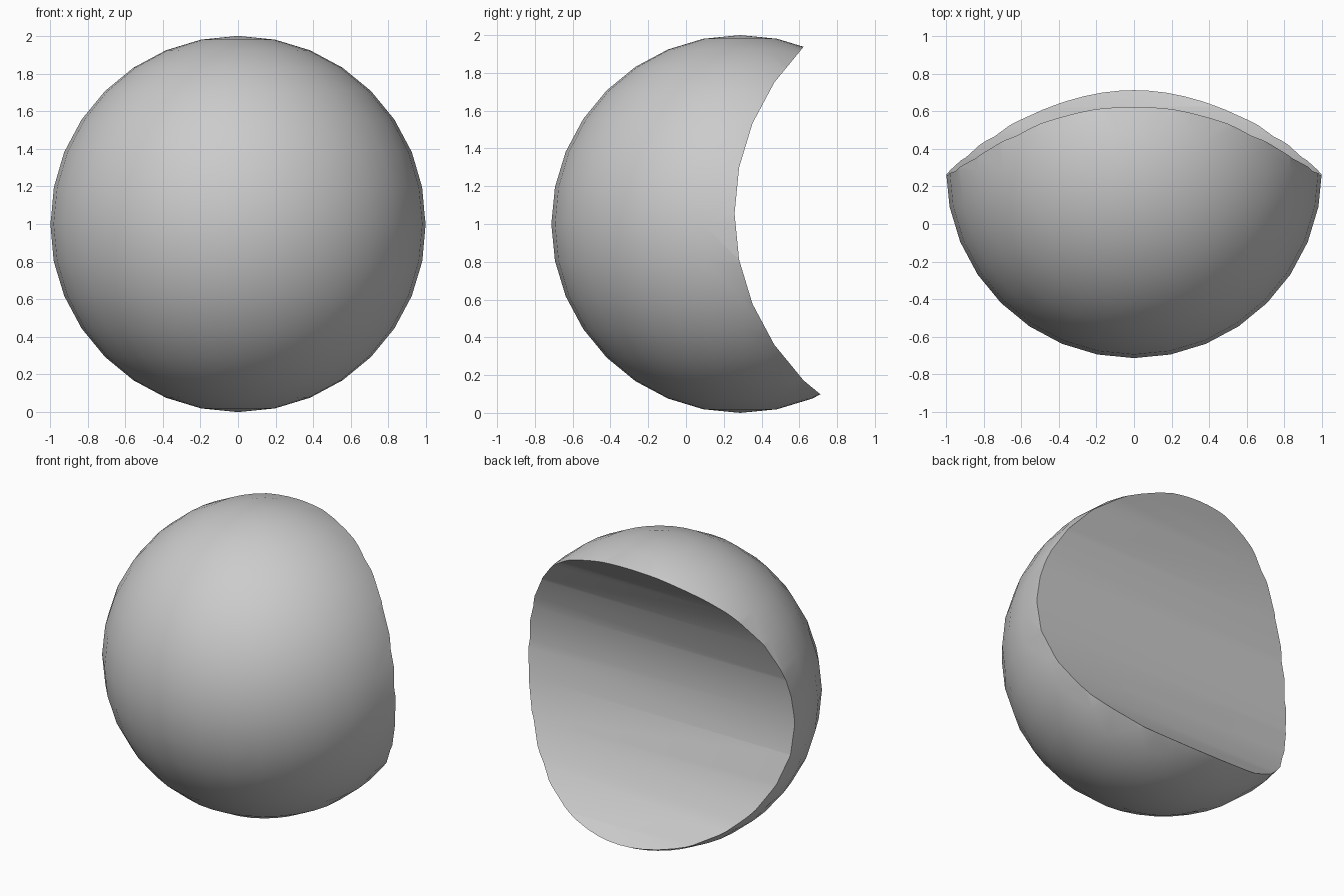
import bpy
from math import pi, radians

if "Cube" in bpy.data.objects:
    bpy.data.objects.remove(bpy.data.objects["Cube"])

CENTRE_Y = 0.287

# Ball: standard low-poly sphere standing on the ground
bpy.ops.mesh.primitive_uv_sphere_add(segments=32, ring_count=16, radius=1,
                                     location=(0, CENTRE_Y, 1))
ball = bpy.context.object
ball.name = "scooped_ball"

# Cutter: wide cylinder lying along x, scooping out the back
bpy.ops.mesh.primitive_cylinder_add(vertices=32, radius=1.25, depth=4,
                                    location=(0, 1.507, 1.055),
                                    rotation=(0, pi / 2, 0))
cutter = bpy.context.object
cutter.name = "scoop_cutter"
cutter.hide_render = True

# Carve the scoop and drop the cutter
scoop = ball.modifiers.new("scoop", 'BOOLEAN')
scoop.operation = 'DIFFERENCE'
scoop.solver = 'EXACT'
scoop.object = cutter
bpy.ops.object.select_all(action='DESELECT')
ball.select_set(True)
bpy.context.view_layer.objects.active = ball
bpy.ops.object.modifier_apply(modifier=scoop.name)
bpy.data.objects.remove(cutter, do_unlink=True)

# Smooth surfaces, crisp rim
bpy.ops.object.shade_smooth_by_angle(angle=radians(30))
